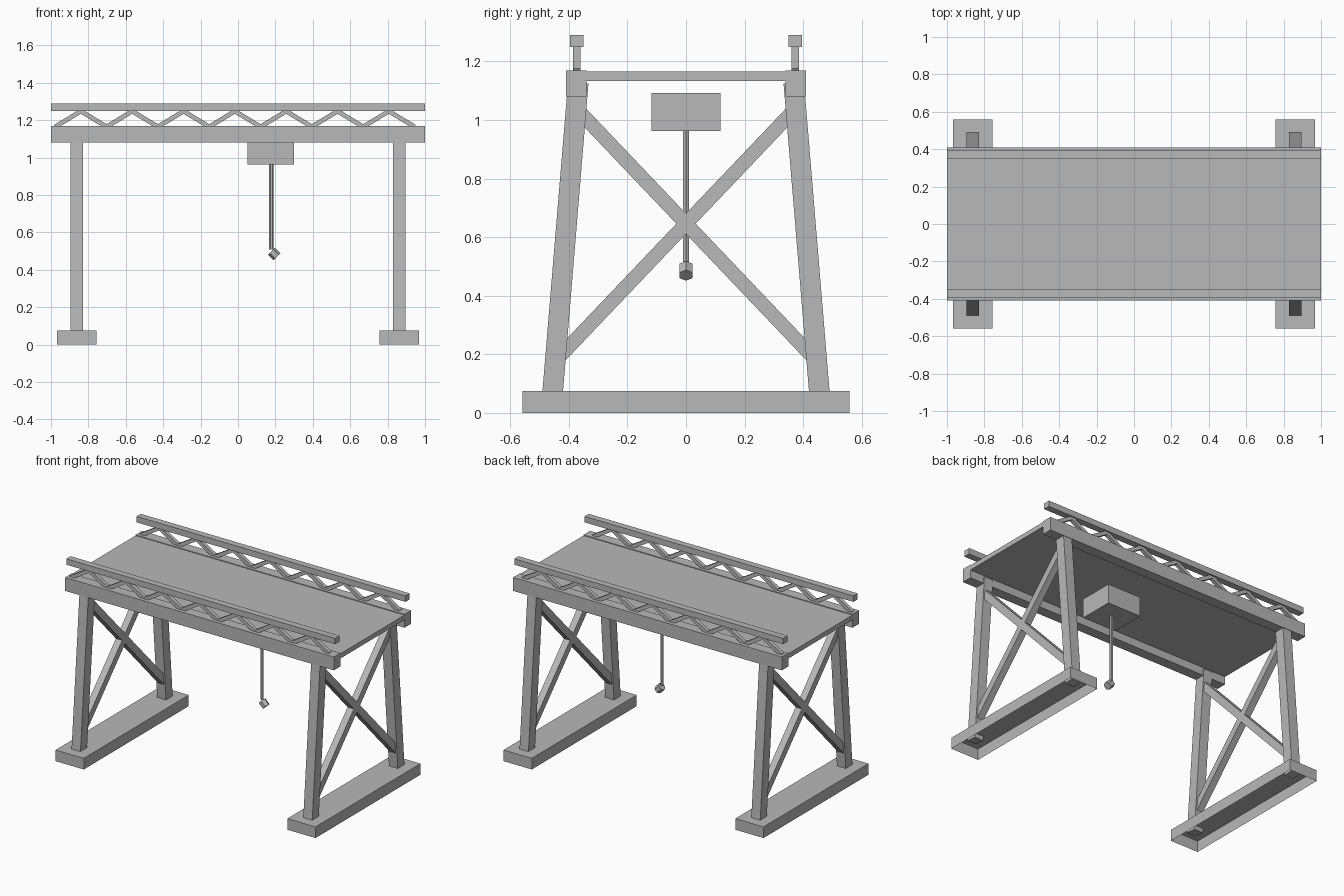
import bpy, bmesh, math
from mathutils import Vector, Matrix

cube = bpy.data.objects.get("Cube")
if cube:
    bpy.data.objects.remove(cube, do_unlink=True)

grey = bpy.data.materials.new("steel grey")
grey.use_nodes = True
colour = (0.48, 0.48, 0.48, 1)
grey.diffuse_color = colour
grey.node_tree.nodes["Principled BSDF"].inputs["Base Color"].default_value = colour


def finish(name, bm):
    mesh = bpy.data.meshes.new(name)
    bm.to_mesh(mesh)
    bm.free()
    mesh.materials.append(grey)
    obj = bpy.data.objects.new(name, mesh)
    bpy.context.collection.objects.link(obj)
    return obj


def add_box(bm, centre, size):
    matrix = Matrix.Translation(centre) @ Matrix.Diagonal((*size, 1))
    return bmesh.ops.create_cube(bm, size=1, matrix=matrix)["verts"]


def add_bar(bm, start, end, side, width, depth):
    """Square bar between two points; width runs along the side axis."""
    start, end, x = Vector(start), Vector(end), Vector(side)
    z = (end - start).normalized()
    rotation = Matrix((x, z.cross(x), z)).transposed().to_4x4()
    scale = Matrix.Diagonal((width, depth, (end - start).length, 1))
    bmesh.ops.create_cube(bm, size=1,
                          matrix=Matrix.Translation((start + end) / 2) @ rotation @ scale)


def box(name, centre, size):
    bm = bmesh.new()
    add_box(bm, centre, size)
    return finish(name, bm)


def hex_rod(name, centre, radius, length, tilt=0):
    bm = bmesh.new()
    matrix = (Matrix.Translation(centre) @ Matrix.Rotation(tilt, 4, 'Y')
              @ Matrix.Rotation(math.pi / 2, 4, 'Z'))
    bmesh.ops.create_cone(bm, cap_ends=True, segments=6, radius1=radius,
                          radius2=radius, depth=length, matrix=matrix)
    # put a corner of the hexagon on the y axis
    return finish(name, bm)


X, Y = (1, 0, 0), (0, 1, 0)

# End frames: hollow foot, two leaning legs, crossed braces
for side, sx in (("right", -1), ("left", 1)):
    x = sx * 0.862
    bm = bmesh.new()
    add_box(bm, (x, 0, 0.0375), (0.21, 1.115, 0.075))
    bm.normal_update()
    underside = [f for f in bm.faces if f.normal.z < -0.9]
    bmesh.ops.delete(bm, geom=underside, context='FACES')
    finish(side + "_foot", bm)

    for end, sy in (("front", -1), ("back", 1)):
        bm = bmesh.new()
        add_bar(bm, (x, sy * 0.457, 0.05), (x, sy * 0.368, 1.127), X, 0.066, 0.07)
        finish(f"{end}_{side}_leg", bm)

        bm = bmesh.new()
        add_bar(bm, (x, sy * 0.375, 1.04), (x, -sy * 0.44, 0.184), X, 0.046, 0.048)
        finish(f"{end}_{side}_brace", bm)

# Long girders with zigzag lattice and top rail
PITCH = 0.1372
for end, sy in (("front", -1), ("back", 1)):
    y = sy * 0.373
    box(end + "_girder", (0, sy * 0.375, 1.125), (2, 0.07, 0.09))
    box(end + "_top_rail", (0, y, 1.27), (2, 0.045, 0.04))
    bm = bmesh.new()
    for i in range(14):
        xa = -0.977 + i * PITCH
        za, zb = (1.165, 1.248) if i % 2 == 0 else (1.248, 1.165)
        add_bar(bm, (xa, y, za), (xa + PITCH, y, zb), Y, 0.025, 0.024)
    finish(end + "_lattice", bm)

# Deck plate
box("deck", (0, 0, 1.149), (2, 0.69, 0.032))

# Hoist: trolley, cable and tilted hook block
box("trolley", (0.175, 0, 1.027), (0.25, 0.236, 0.13))
hex_rod("cable", (0.178, 0, 0.74), 0.011, 0.46)
hex_rod("hook_block", (0.194, 0, 0.485), 0.026, 0.043, tilt=-math.pi / 4)
